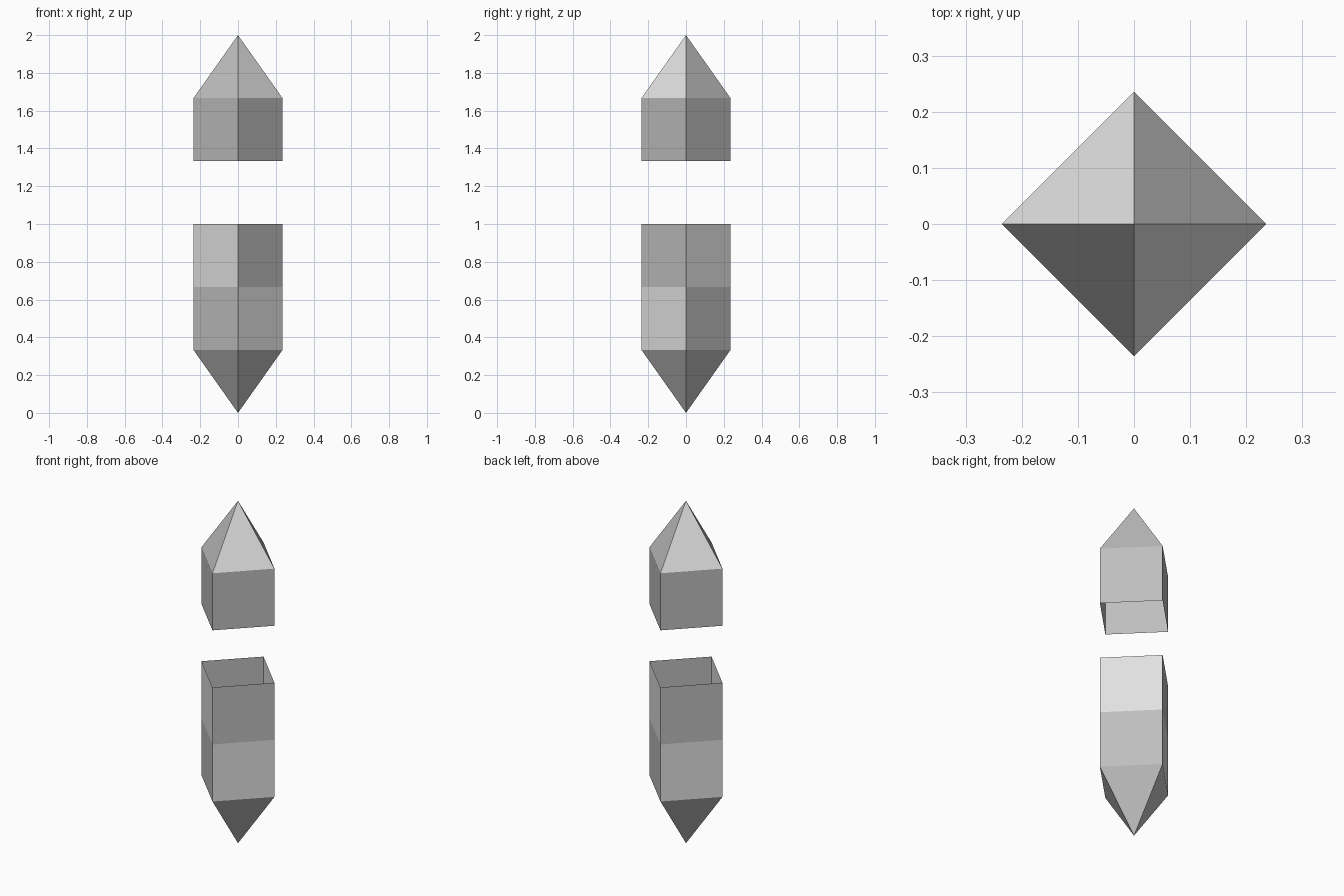
import bpy, bmesh, math

if "Cube" in bpy.data.objects:
    bpy.data.objects.remove(bpy.data.objects["Cube"])

R = math.sqrt(2) / 6      # corner radius of the square section
H = 1 / 3                 # height of one band


def material(name, value):
    m = bpy.data.materials.new(name)
    m.diffuse_color = (value, value, value, 1)
    m.use_nodes = True
    m.node_tree.nodes["Principled BSDF"].inputs["Base Color"].default_value = m.diffuse_color
    return m


MATS = [material("mid_grey", 0.52), material("light_grey", 0.75)]


def shell(name, levels, light):
    """Open four-sided shell from (radius, z) levels, bottom to top.
    light[band] is the parity of the light sides, or None for a plain band."""
    bm = bmesh.new()
    rings = []
    for r, z in levels:
        if r == 0:
            rings.append([bm.verts.new((0, 0, z))] * 4)
        else:
            rings.append([bm.verts.new((r * math.cos(k * math.pi / 2),
                                        r * math.sin(k * math.pi / 2), z))
                          for k in range(4)])
    for band, (lo, hi) in enumerate(zip(rings, rings[1:])):
        for k in range(4):
            n = (k + 1) % 4
            corners = list(dict.fromkeys((lo[k], lo[n], hi[n], hi[k])))
            face = bm.faces.new(corners)
            face.material_index = int(light[band] == k % 2)
    mesh = bpy.data.meshes.new(name)
    bm.to_mesh(mesh)
    bm.free()
    for m in MATS:
        mesh.materials.append(m)
    obj = bpy.data.objects.new(name, mesh)
    bpy.context.collection.objects.link(obj)


# Lower piece: pointed foot, two checkered bands, open top
shell("lower_shaft", [(0, 0), (R, H), (R, 2 * H), (R, 3 * H)], [None, 1, 0])
# Upper piece: plain band with open bottom, pointed cap with two light sides
shell("upper_cap", [(R, 4 * H), (R, 5 * H), (0, 6 * H)], [None, 1])
